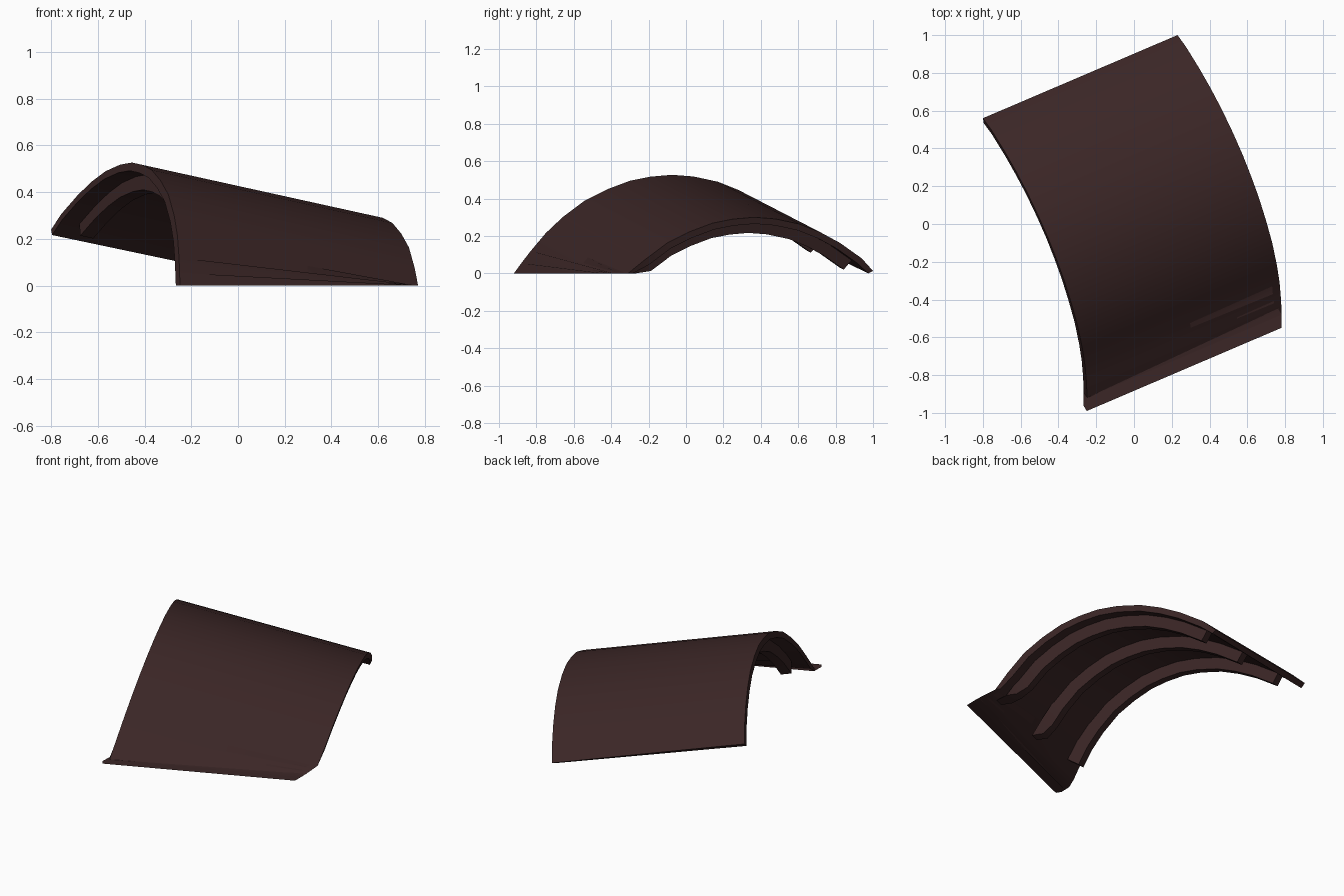
import bpy
import bmesh
from mathutils import Vector

cube = bpy.data.objects.get("Cube")
if cube:
    bpy.data.objects.remove(cube, do_unlink=True)

# Single dark brown material
brown = bpy.data.materials.new("dark_brown")
brown.use_nodes = True
color = (0.043, 0.019, 0.019, 1)
brown.diffuse_color = color
bsdf = brown.node_tree.nodes["Principled BSDF"]
bsdf.inputs["Base Color"].default_value = color
bsdf.inputs["Roughness"].default_value = 0.8

# Outer arch outline (y, z) from the front foot to the back edge
ARCH = [Vector(p) for p in (
    (-.99, -.11), (-.92, 0), (-.88, .055), (-.83, .12), (-.75, .215),
    (-.66, .30), (-.54, .39), (-.42, .45), (-.30, .495), (-.19, .517),
    (-.075, .527), (.04, .518), (.17, .49), (.28, .446), (.383, .39),
    (.50, .307), (.56, .24))]
AXIS = Vector((1.03, .44, -.227))   # direction in which the arch is extruded


def arch_point(i, depth, t):
    """Point on the arch, moved inward by depth and along the axis by t."""
    a, b = ARCH[max(i - 1, 0)], ARCH[min(i + 1, len(ARCH) - 1)]
    tangent = (b - a).normalized()
    y = ARCH[i].x + tangent.y * depth
    z = ARCH[i].y - tangent.x * depth
    # the arch plane leans, square to the axis
    p = Vector((-.633 - .418 * y + .28 * z, y, z)) + AXIS * t
    p.z = max(p.z, 0)               # the foot is pressed flat on the ground
    return p


def arch_band(name, first, last, top, bottom, t0, t1):
    """Sweep a rectangular section along part of the arch."""
    bm = bmesh.new()
    rings = []
    for i in range(first, last + 1):
        section = ((top, t0), (top, t1), (bottom, t1), (bottom, t0))
        rings.append([bm.verts.new(arch_point(i, d, t)) for d, t in section])
    for r, s in zip(rings, rings[1:]):
        for k in range(4):
            n = (k + 1) % 4
            bm.faces.new((r[k], r[n], s[n], s[k]))
    bm.faces.new(rings[0][::-1])
    bm.faces.new(rings[-1])
    bmesh.ops.recalc_face_normals(bm, faces=bm.faces)
    mesh = bpy.data.meshes.new(name)
    bm.to_mesh(mesh)
    bm.free()
    mesh.materials.append(brown)
    obj = bpy.data.objects.new(name, mesh)
    bpy.context.collection.objects.link(obj)
    bpy.ops.object.select_all(action='DESELECT')
    obj.select_set(True)
    bpy.context.view_layer.objects.active = obj
    bpy.ops.object.shade_smooth_by_angle(angle=0.6)


# Curved sheet
arch_band("curved_sheet", 0, len(ARCH) - 1, 0, .035, 0, 1)

# Three ribs under the sheet, stopping short of both edges
for label, t in (("right", .1), ("middle", .5), ("left", .9)):
    arch_band(label + "_rib", 3, len(ARCH) - 2, .03, .1, t - .027, t + .027)
